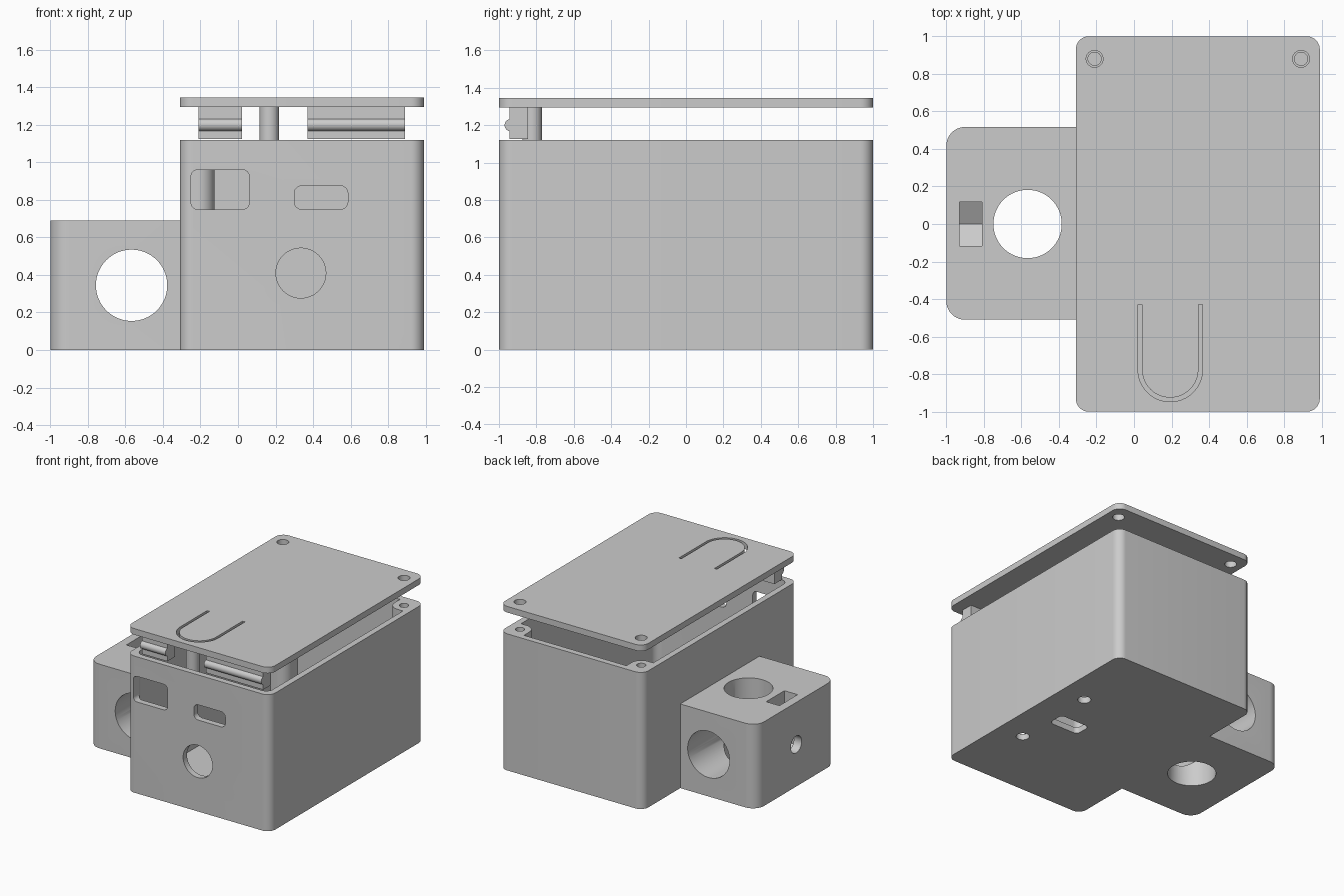
import bpy, bmesh, math
from mathutils import Vector

start = bpy.data.objects.get("Cube")
if start:
    bpy.data.objects.remove(start, do_unlink=True)

grey = bpy.data.materials.new("plain grey")
grey.use_nodes = True
colour = (0.6, 0.6, 0.6, 1)
grey.diffuse_color = colour
grey.node_tree.nodes["Principled BSDF"].inputs["Base Color"].default_value = colour


def arc(cx, cy, r, a0, a1, n):
    """Points on an arc, angles in degrees."""
    steps = [math.radians(a0 + (a1 - a0) * i / n) for i in range(n + 1)]
    return [(cx + r * math.cos(a), cy + r * math.sin(a)) for a in steps]


def circle(cx, cy, r, n=48):
    return arc(cx, cy, r, 0, 360, n)[:-1]


def rounded(x0, x1, y0, y1, r_right=0, r_left=None):
    """Rectangle outline with its own radius for the right and left corners."""
    r_left = r_right if r_left is None else r_left
    pts = []
    for x, y, r, sx, sy, a in ((x1, y1, r_right, -1, -1, 0), (x0, y1, r_left, 1, -1, 90),
                               (x0, y0, r_left, 1, 1, 180), (x1, y0, r_right, -1, 1, 270)):
        pts += arc(x + sx * r, y + sy * r, r, a, a + 90, 10) if r else [(x, y)]
    return pts


def prism(name, outline, lo, hi, axis="Z"):
    """Extrude an outline from lo to hi along an axis."""
    place = {"Z": lambda a, b, c: (a, b, c),
             "Y": lambda a, b, c: (a, c, b),
             "X": lambda a, b, c: (c, a, b)}[axis]
    bm = bmesh.new()
    face = bm.faces.new([bm.verts.new(place(a, b, lo)) for a, b in outline])
    up = bmesh.ops.extrude_face_region(bm, geom=[face])["geom"]
    moved = [g for g in up if isinstance(g, bmesh.types.BMVert)]
    bmesh.ops.translate(bm, verts=moved, vec=Vector(place(0, 0, hi - lo)))
    bmesh.ops.recalc_face_normals(bm, faces=bm.faces)
    mesh = bpy.data.meshes.new(name)
    bm.to_mesh(mesh)
    bm.free()
    mesh.materials.append(grey)
    obj = bpy.data.objects.new(name, mesh)
    bpy.context.collection.objects.link(obj)
    return obj


def combine(target, tools, operation="DIFFERENCE"):
    """Boolean each tool into the target, then drop the tool."""
    for tool in tools:
        mod = target.modifiers.new("bool", "BOOLEAN")
        mod.operation, mod.solver, mod.object = operation, "EXACT", tool
        with bpy.context.temp_override(object=target, active_object=target):
            bpy.ops.object.modifier_apply(modifier=mod.name)
        bpy.data.objects.remove(tool, do_unlink=True)


LEFT, RIGHT, WALL = -0.31, 0.99, 0.05
RIM, LID_LOW, LID_TOP = 1.12, 1.295, 1.345
SCREWS = [(-0.21, 0.88), (0.89, 0.88)]

# Open case with corner screw posts
case = prism("case", rounded(LEFT, RIGHT, -1, 1, 0.07), 0, RIM)
combine(case, [prism("cavity", rounded(LEFT + WALL, RIGHT - WALL, -1 + WALL, 1 - WALL, 0.06),
                     WALL, RIM + 0.1)])
for x, y in SCREWS:
    side = -1 if x < 0 else 1
    wall_x = x + side * 0.08
    lump = prism("post", rounded(min(x, wall_x), max(x, wall_x), y - 0.085, 0.97), WALL - 0.02, RIM)
    back = prism("post_back", rounded(x - 0.085, x + 0.085, y, 0.97), WALL - 0.02, RIM)
    combine(case, [lump, back, prism("post_round", circle(x, y, 0.085), WALL - 0.02, RIM)], "UNION")
combine(case, [prism("pilot", circle(x, y, 0.035, 32), 0.5, RIM + 0.1) for x, y in SCREWS])

# Front openings and floor openings
combine(case, [
    prism("wide_window", rounded(-0.25, 0.06, 0.75, 0.96, 0.035), -1.1, -0.9, "Y"),
    prism("small_window", rounded(0.30, 0.585, 0.75, 0.875, 0.04), -1.1, -0.9, "Y"),
    prism("round_window", circle(0.335, 0.41, 0.133), -1.1, -0.9, "Y"),
    prism("floor_slot", rounded(0.475, 0.745, -0.1, 0.04, 0.035), -0.1, 0.1),
    prism("floor_hole", circle(0.765, 0.33, 0.05, 32), -0.1, 0.1),
    prism("floor_hole", circle(0.765, -0.39, 0.05, 32), -0.1, 0.1)])

# Side clamp block with crossing bores, screw hole and nut pocket
BORE_X, MID_Z = -0.567, 0.345
block = prism("clamp_block", rounded(-1, LEFT + 0.01, -0.51, 0.517, 0, 0.1), 0, 0.69)
nut = [(0.118, 0.8), (-0.118, 0.8), (-0.118, 0.277), (0, 0.21), (0.118, 0.277)]
combine(block, [
    prism("upright_bore", circle(BORE_X, 0, 0.182, 64), -0.1, 0.8),
    prism("cross_bore", circle(BORE_X, MID_Z, 0.19, 64), -0.7, 0.7, "Y"),
    prism("screw_hole", circle(0, MID_Z, 0.07, 32), -1.1, BORE_X, "X"),
    prism("nut_pocket", nut, -0.93, -0.81, "X")])

# Lid with screw holes and a U-shaped flexure cut
lid = prism("lid", rounded(LEFT, RIGHT, -1, 1, 0.07), LID_LOW, LID_TOP)
flexure = arc(0.193, -0.775, 0.172, 180, 360, 32) + [(0.365, -0.43), (0.343, -0.43)] \
    + arc(0.193, -0.775, 0.15, 360, 180, 32) + [(0.043, -0.43), (0.021, -0.43)]
combine(lid, [prism("flexure_cut", flexure, 1.2, 1.4)]
        + [prism("lid_hole", circle(x, y, 0.045, 32), 1.2, 1.4) for x, y in SCREWS])

# Button plunger and snap clips with rounded ridges under the lid
plunger = prism("button_plunger", circle(0.167, -0.822, 0.052), 1.0, LID_LOW + 0.01)
clips = []
for x0, x1 in ((-0.21, 0.02), (0.37, 0.89)):
    clip = prism("snap_clip", rounded(-0.945, -0.845, 1.125, LID_LOW + 0.01), x0, x1, "X")
    combine(clip, [prism("ridge", circle(-0.937, 1.2, 0.033, 32), x0, x1, "X")], "UNION")
    clips.append(clip)

# Smooth the curved walls, keep the edges crisp
bpy.ops.object.select_all(action="DESELECT")
for obj in [case, block, lid, plunger] + clips:
    obj.select_set(True)
    bpy.context.view_layer.objects.active = obj
bpy.ops.object.shade_smooth_by_angle(angle=math.radians(30))
